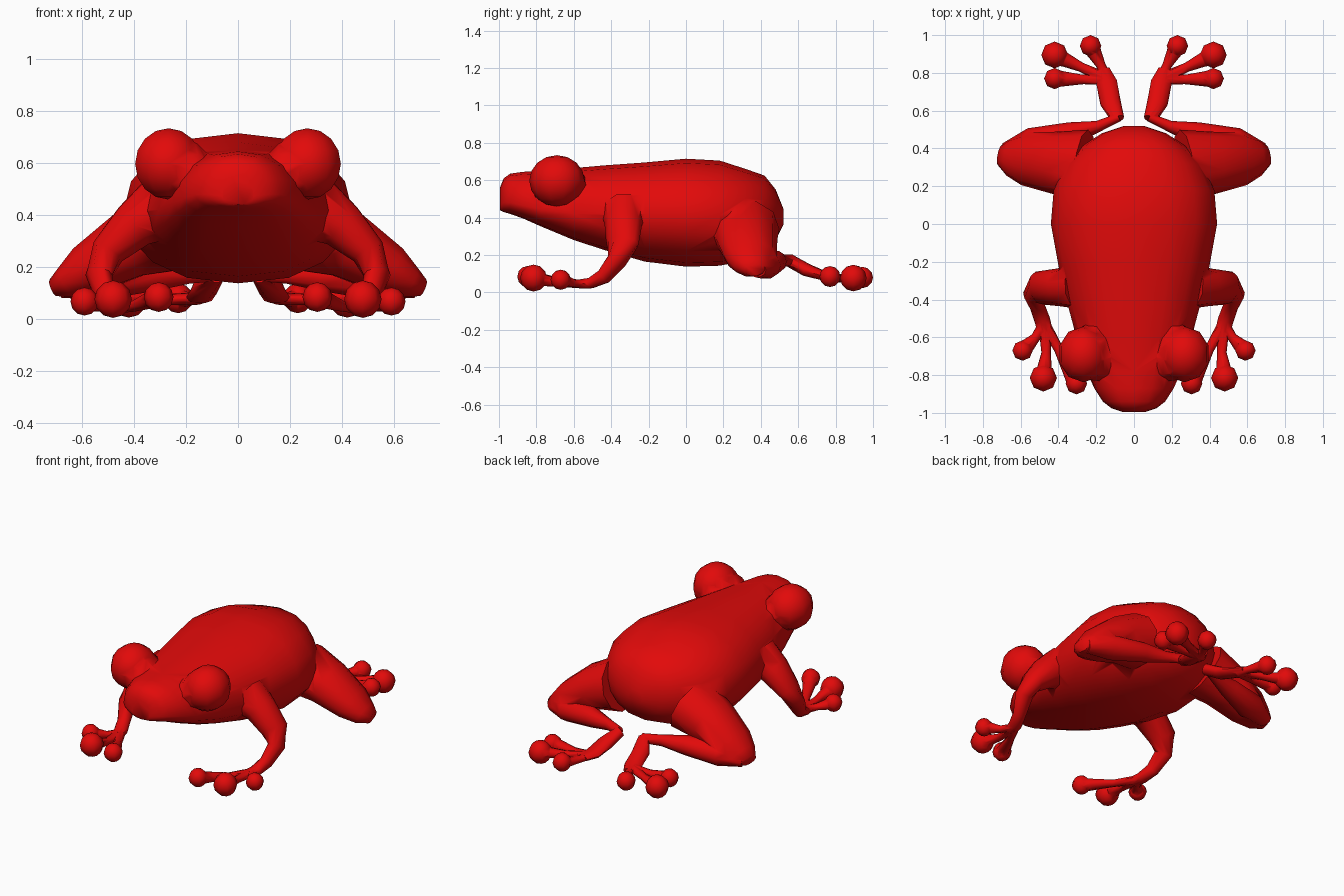
import bpy, bmesh, math
from mathutils import Vector

if "Cube" in bpy.data.objects:
    bpy.data.objects.remove(bpy.data.objects["Cube"])

red = bpy.data.materials.new("red")
red.diffuse_color = (0.76, 0.003, 0.003, 1)
red.use_nodes = True
red.node_tree.nodes["Principled BSDF"].inputs["Base Color"].default_value = red.diffuse_color


def loft(bm, rings):
    """Skin closed vertex rings and cap both ends."""
    loops = [[bm.verts.new(p) for p in ring] for ring in rings]
    n = len(loops[0])
    faces = []
    for a, b in zip(loops, loops[1:]):
        for i in range(n):
            j = (i + 1) % n
            faces.append(bm.faces.new((a[i], a[j], b[j], b[i])))
    faces += [bm.faces.new(loops[0][::-1]), bm.faces.new(loops[-1])]
    bmesh.ops.recalc_face_normals(bm, faces=faces)


def tube(bm, path, n=10):
    """Limb through points (x, y, z, half width, half height)."""
    pts = [Vector(p[:3]) for p in path]
    rings = []
    for i, p in enumerate(pts):
        t = (pts[min(i + 1, len(pts) - 1)] - pts[max(i - 1, 0)]).normalized()
        side = t.cross(Vector((0, 0, 1))).normalized()
        up = side.cross(t)
        a, b = path[i][3:]
        rings.append([p + side * a * math.cos(k * math.tau / n)
                      + up * b * math.sin(k * math.tau / n) for k in range(n)])
    loft(bm, rings)


def ball(bm, c, r, u=8, v=6):
    ret = bmesh.ops.create_uvsphere(bm, u_segments=u, v_segments=v, radius=1)
    for vert in ret["verts"]:
        vert.co = Vector([vert.co[k] * r[k] + c[k] for k in range(3)])


def digits(bm, root, tips):
    """Digits from the foot, swelling into round pads."""
    for mid, tip, r in tips:
        end = Vector(mid).lerp(Vector(tip), .6)
        tube(bm, [(*root, .032, .024), (*mid, .025, .021), (*end, .038, .032),
                  (*tip, r * .85, r * .75)], 8)
        ball(bm, tip, (r, r, r))


parts = bpy.data.collections.new("parts_to_fuse")
bpy.context.scene.collection.children.link(parts)


def finish(bm, name, limb=True):
    """Limbs are mirrored, then used as hidden operands fused into the body."""
    me = bpy.data.meshes.new(name)
    bm.to_mesh(me)
    bm.free()
    ob = bpy.data.objects.new(name, me)
    me.materials.append(red)
    (parts if limb else bpy.context.scene.collection).objects.link(ob)
    if limb:
        ob.modifiers.new("mirror", "MIRROR").use_mirror_merge = False
        ob.hide_render = True
    return ob


# body and head: y, half width, bottom, top; the head is widest low at the jaw
sections = [(-.995, .06, .44, .56), (-.975, .12, .43, .61), (-.94, .165, .42, .635),
            (-.87, .21, .395, .645), (-.78, .25, .355, .65), (-.6, .305, .28, .665),
            (-.43, .35, .225, .68), (-.22, .40, .165, .695), (0, .44, .138, .715),
            (.18, .425, .143, .705), (.32, .36, .17, .66), (.42, .265, .215, .625),
            (.48, .17, .28, .55), (.52, .05, .36, .45)]
bm = bmesh.new()
rings = []
for y, w, lo, hi in sections:
    f = .28 + .2 * min(1, max(0, (y + .85) / .6))
    mid = lo + f * (hi - lo)
    ring = []
    for k in range(16):
        c, s = math.cos(k * math.tau / 16), math.sin(k * math.tau / 16)
        ring.append((w * math.copysign(abs(c) ** .85, c), y,
                     mid + s * ((hi - mid) if s > 0 else (mid - lo))))
    rings.append(ring)
loft(bm, rings)
body = finish(bm, "body", False)

# bulging eyes, with a brow blending each into the head
bm = bmesh.new()
ball(bm, (.267, -.69, .597), (.135, .148, .137), 10, 8)
tube(bm, [(.15, -.66, .54, .17, .09), (.21, -.68, .57, .155, .12),
          (.28, -.69, .597, .135, .125)], 10)
finish(bm, "eyes")

# front legs
bm = bmesh.new()
tube(bm, [(.30, -.33, .42, .12, .13), (.40, -.335, .36, .10, .095), (.50, -.34, .26, .09, .065),
          (.535, -.37, .17, .052, .055), (.51, -.44, .085, .04, .042),
          (.485, -.51, .05, .042, .03), (.47, -.57, .045, .04, .025)])
finish(bm, "front_legs")

bm = bmesh.new()
digits(bm, (.475, -.53, .045), [((.52, -.6, .05), (.59, -.67, .068), .054),
                                ((.465, -.68, .05), (.48, -.815, .077), .072),
                                ((.40, -.66, .05), (.305, -.845, .085), .057)])
finish(bm, "front_toes")

# hind legs: thigh, folded shin, foot
bm = bmesh.new()
tube(bm, [(.26, .31, .34, .19, .165), (.42, .325, .285, .165, .135),
          (.58, .345, .19, .14, .1), (.66, .355, .14, .1, .065), (.71, .365, .12, .055, .035)])
finish(bm, "thighs")

bm = bmesh.new()
tube(bm, [(.68, .38, .12, .05, .04), (.54, .425, .145, .085, .075), (.33, .48, .165, .06, .06),
          (.19, .517, .17, .03, .035), (.08, .565, .175, .022, .03)])
finish(bm, "shins")

bm = bmesh.new()
tube(bm, [(.085, .555, .17, .035, .035), (.125, .645, .12, .055, .035),
          (.145, .75, .085, .055, .025), (.165, .82, .078, .035, .02)])
finish(bm, "hind_feet")

bm = bmesh.new()
digits(bm, (.15, .77, .08), [((.175, .84, .075), (.23, .943, .08), .057),
                             ((.28, .83, .075), (.42, .895, .077), .071),
                             ((.27, .765, .075), (.42, .77, .085), .056)])
finish(bm, "hind_toes")

# fuse everything into one skin
fuse = body.modifiers.new("fuse", "BOOLEAN")
fuse.operation = "UNION"
fuse.solver = "EXACT"
fuse.operand_type = "COLLECTION"
fuse.collection = parts
fuse.use_self = True
bpy.context.view_layer.objects.active = body
body.select_set(True)
bpy.ops.object.modifier_apply(modifier=fuse.name)
bpy.ops.object.shade_smooth_by_angle(angle=math.radians(60))
